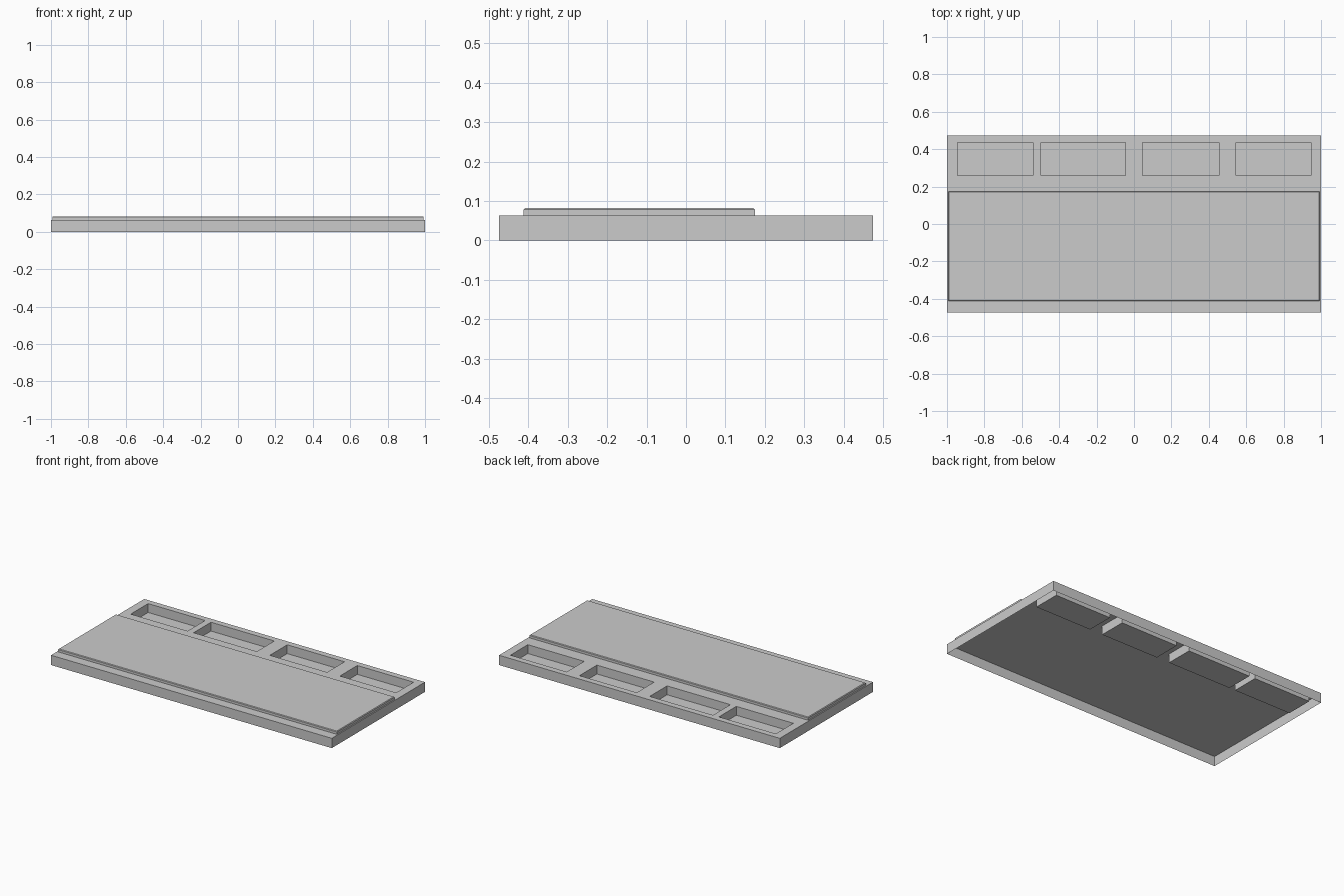
import bpy
import bmesh

if "Cube" in bpy.data.objects:
    bpy.data.objects.remove(bpy.data.objects["Cube"])

HX, HY, TOP = 1.0, 0.474, 0.063
POCKETS = [(-0.945, -0.539), (-0.497, -0.046), (0.046, 0.454), (0.545, 0.946)]
PY0, PY1, FLOOR = 0.258, 0.435, 0.006


def finish(name, bm):
    bmesh.ops.remove_doubles(bm, verts=bm.verts, dist=1e-5)
    mesh = bpy.data.meshes.new(name)
    bm.to_mesh(mesh)
    bm.free()
    obj = bpy.data.objects.new(name, mesh)
    bpy.context.collection.objects.link(obj)
    return obj


def quad(bm, *pts):
    bm.faces.new([bm.verts.new(p) for p in pts])


def rect(bm, x0, x1, y0, y1, z):
    quad(bm, (x0, y0, z), (x1, y0, z), (x1, y1, z), (x0, y1, z))


def walls(bm, x0, x1, y0, y1, z0, z1, inward=False):
    c = [(x0, y0), (x1, y0), (x1, y1), (x0, y1)]
    if inward:
        c.reverse()
    for a, b in zip(c, c[1:] + c[:1]):
        quad(bm, (*a, z0), (*b, z0), (*b, z1), (*a, z1))


# Tray shell: thin sheet, open underneath, top split around the pockets
bm = bmesh.new()
walls(bm, -HX, HX, -HY, HY, 0, TOP)
xs = [-HX] + [x for p in POCKETS for x in p] + [HX]
ys = [-HY, PY0, PY1, HY]
for i in range(len(xs) - 1):
    for j in range(3):
        is_pocket = j == 1 and i % 2 == 1
        rect(bm, xs[i], xs[i + 1], ys[j], ys[j + 1], FLOOR if is_pocket else TOP)
        if is_pocket:
            walls(bm, xs[i], xs[i + 1], PY0, PY1, FLOOR, TOP, inward=True)
bmesh.ops.remove_doubles(bm, verts=bm.verts, dist=1e-5)
bmesh.ops.dissolve_limit(bm, angle_limit=0.01, verts=bm.verts, edges=bm.edges)
finish("tray_shell", bm)

# Raised panel with a small chamfer round its top edge
bm = bmesh.new()
X, Y0, Y1, H = 0.993, -0.412, 0.175, 0.082
walls(bm, -X, X, Y0, Y1, TOP, H)
rect(bm, -X, X, Y0, Y1, H)
bmesh.ops.remove_doubles(bm, verts=bm.verts, dist=1e-5)
rim = [e for e in bm.edges if all(v.co.z > H - 1e-4 for v in e.verts)]
bmesh.ops.bevel(bm, geom=rim, offset=0.004, segments=1, affect='EDGES')
finish("raised_panel", bm)
